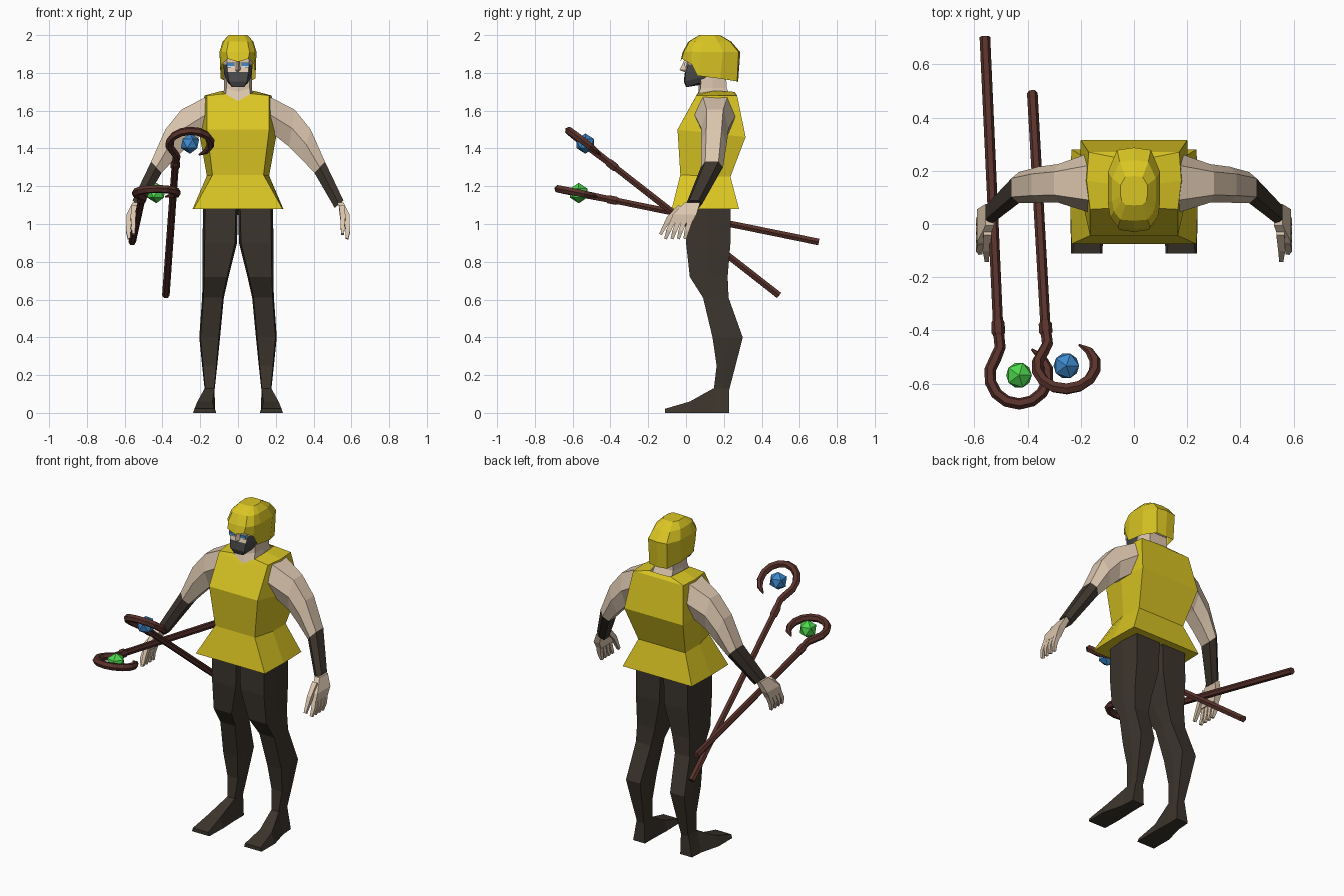
import bpy, bmesh, math
from mathutils import Vector

if "Cube" in bpy.data.objects:
    bpy.data.objects.remove(bpy.data.objects["Cube"])


def material(name, rgb):
    m = bpy.data.materials.new(name)
    m.use_nodes = True
    m.diffuse_color = (*rgb, 1)
    bsdf = next(n for n in m.node_tree.nodes if n.type == 'BSDF_PRINCIPLED')
    bsdf.inputs["Base Color"].default_value = (*rgb, 1)
    return m


YELLOW = material("yellow cloth", (.70, .56, .017))
SKIN = material("skin", (.72, .57, .43))
DARK = material("dark brown", (.045, .035, .026))
WOOD = material("red brown wood", (.10, .032, .025))
GREY = material("grey beard", (.07, .07, .073))
GREEN = material("green gem", (.075, .68, .075))
BLUE = material("blue gem", (.048, .25, .60))
WHITE = material("eye white", (.8, .8, .8))


def finish(name, bm, mats, rule=None):
    bmesh.ops.recalc_face_normals(bm, faces=bm.faces)
    bm.normal_update()
    if rule:
        for f in bm.faces:
            f.material_index = rule(f)
    me = bpy.data.meshes.new(name)
    bm.to_mesh(me)
    bm.free()
    for m in mats:
        me.materials.append(m)
    ob = bpy.data.objects.new(name, me)
    bpy.context.collection.objects.link(ob)
    return ob


def loft(name, rings, mats, caps=(True, True), rule=None):
    """Skin a list of equal-length point rings."""
    bm = bmesh.new()
    vs = [[bm.verts.new(p) for p in r] for r in rings]
    n = len(vs[0])
    for a, b in zip(vs, vs[1:]):
        for i in range(n):
            j = (i + 1) % n
            bm.faces.new((a[i], a[j], b[j], b[i]))
    for want, ring in zip(caps, (vs[0], vs[-1])):
        if want:
            bm.faces.new(ring)
    return finish(name, bm, mats, rule)


def sym(half):
    """Mirror a half ring whose first and last points lie on x = 0."""
    return half + [(-x, y, z) for x, y, z in half[-2:0:-1]]


def tube(name, pts, radii, mat, ref, sides=6):
    pts = [Vector(p) for p in pts]
    rings = []
    for i, p in enumerate(pts):
        t = (pts[min(i + 1, len(pts) - 1)] - pts[max(i - 1, 0)]).normalized()
        u = (ref - t * ref.dot(t)).normalized()
        v = t.cross(u)
        angles = [math.tau * (k + .5) / sides for k in range(sides)]
        rings.append([p + radii[i] * (u * math.cos(a) + v * math.sin(a)) for a in angles])
    return loft(name, rings, [mat])


def plate(name, x, y, z, w, h, mat):
    rings = [[(x + i * w, yy, z + k * h) for i, k in ((-1, -1), (1, -1), (1, 1), (-1, 1))]
             for yy in (y, y + .006)]
    return loft(name, rings, [mat])


# Tunic: hem, waist, chest, shoulder line, collar
def tunic_ring(zf, zb, yf, yb, xf, xm, xb):
    return sym([(0, yf, zf), (xf, yf, zf), (xm, (yf + yb) / 2, (zf + zb) / 2), (xb, yb, zb), (0, yb, zb)])


shoulder = tunic_ring(1.68, 1.68, .055, .27, .165, .178, .17)
shoulder[0] = (0, .035, 1.645)
collar = sym([(0, .045, 1.65), (.07, .06, 1.69), (.085, .15, 1.705), (.07, .25, 1.70), (0, .255, 1.70)])
loft("tunic", [tunic_ring(1.08, 1.08, -.075, .28, .235, .24, .235),
               tunic_ring(1.26, 1.25, -.03, .235, .135, .165, .16),
               tunic_ring(1.50, 1.46, -.045, .315, .165, .205, .20),
               shoulder, collar], [YELLOW], (True, False))

# Neck
loft("neck", [sym([(0, yf, zf), (x, yf + .012, z), (x + .012, .14, z), (x, yb, z), (0, yb, z)])
              for zf, z, x, yf, yb in ((1.64, 1.66, .068, .043, .245),
                                       (1.70, 1.72, .062, .065, .215),
                                       (1.81, 1.81, .062, .07, .21))], [SKIN])


# Head with painted beard area
def is_beard(f):
    c = f.calc_center_median()
    side = abs(f.normal.x) > .6
    return int(c.y < .13 and (c.z < 1.805 or (side and c.z < 1.85 and c.y < .08)))


loft("head", [sym([(0, yf, z), (xf, yf + .005, z), (xm, .06, z + lift), (xm, .13, z + lift), (xb, yb, z + lift), (0, yb, z + lift)])
              for z, xf, xm, xb, yf, yb, lift in ((1.725, .032, .05, .045, 0, .15, .02),
                                                  (1.755, .048, .066, .05, -.012, .17, .015),
                                                  (1.805, .055, .074, .06, -.006, .24, 0),
                                                  (1.845, .058, .078, .065, .006, .25, 0),
                                                  (1.92, .06, .08, .065, .01, .25, 0))],
     [SKIN, GREY], rule=is_beard)
loft("nose", [[(-w, .01, z), (0, y, z), (w, .01, z)]
              for z, w, y in ((1.805, .016, -.01), (1.815, .017, -.034), (1.87, .009, -.008))], [SKIN])
for s, side in ((1, "left"), (-1, "right")):
    plate(side + "_eye_white", s * .038, -.004, 1.841, .021, .013, WHITE)
    plate(side + "_eye_iris", s * .038, -.008, 1.844, .018, .008, BLUE)

# Helmet, low at the back and cut away over the face
brim = sym([(0, -.03, 1.858), (.055, -.022, 1.875), (.085, .03, 1.845), (.092, .06, 1.785),
            (.092, .18, 1.77), (.06, .27, 1.755), (0, .275, 1.75)])
helmet_rings = [brim]
for z, x, yf, yb in ((1.91, .098, -.018, .287), (1.965, .082, .012, .24), (2.0, .05, .07, .18)):
    d = yb - yf
    helmet_rings.append(sym([(0, yf, z), (x * .62, yf + .02 * d, z), (x * .92, yf + .15 * d, z), (x, yf + .32 * d, z),
                             (x, yf + .7 * d, z), (x * .65, yb - .03 * d, z), (0, yb, z)]))
loft("helmet", helmet_rings, [YELLOW], (False, True))


# Limb cross-sections
def leg_ring(s, z, xi, xo, yf, yb):
    m, c = (yf + yb) / 2, (xo - xi) * .06
    return [(s * x, y, z) for x, y in ((xi + c, yf), (xo - c, yf), (xo, m), (xo - c, yb), (xi + c, yb), (xi, m))]


def arm_ring(s, outer, inner, yf, yb):
    (ox, oz), (ix, iz) = outer, inner
    m, h = (yf + yb) / 2, (yb - yf) * .3
    cx, cz = (ox + ix) / 2, (oz + iz) / 2
    return [(s * x, y, z) for x, y, z in ((ox, m - h, oz), (ox, m + h, oz), (cx, yb, cz),
                                          (ix, m + h, iz), (ix, m - h, iz), (cx, yf, cz))]


LEG = ((1.10, 0, .186, 0, .235), (.90, .005, .187, 0, .235), (.72, .05, .187, .02, .22),
       (.61, .075, .19, .09, .225), (.40, .095, .205, .14, .30), (.25, .11, .19, .162, .262),
       (.11, .125, .175, .145, .225))
FOOT = ((-.11, .118, .237, .125, .23, .022), (.02, .115, .238, .135, .215, .06),
        (.145, .12, .205, .125, .176, .13), (.228, .12, .2, .125, .176, .13))
ARM = (((.165, 1.675), (.18, 1.48), .045, .265), ((.30, 1.605), (.27, 1.41), .08, .225),
       ((.385, 1.50), (.335, 1.345), .08, .215), ((.46, 1.33), (.405, 1.27), .078, .195),
       ((.558, 1.125), (.512, 1.085), 0, .085))
PALM = ((1.115, .525, .558, -.005, .075), (1.05, .55, .59, -.07, .055), (1.005, .557, .59, -.085, .03))

for s, side in ((1, "left"), (-1, "right")):
    loft(side + "_leg", [leg_ring(s, *r) for r in LEG], [DARK])
    loft(side + "_foot", [[(s * a, y, 0), (s * b, y, 0), (s * d, y, h), (s * c, y, h)]
                          for y, a, b, c, d, h in FOOT], [DARK])
    arm = [arm_ring(s, *r) for r in ARM]
    loft(side + "_arm", arm[:4], [SKIN])
    loft(side + "_bracer", arm[3:], [DARK])
    loft(side + "_palm", [[(s * xi, yf, z), (s * xo, yf, z), (s * xo, yb, z), (s * xi, yb, z)]
                          for z, xi, xo, yf, yb in PALM], [SKIN])
    for i in range(4):
        y = -.068 + .03 * i
        tip = -.108 + .034 * i
        tube(f"{side}_finger_{i + 1}", [(s * .574, y, 1.02), (s * .582, (y + tip) / 2 - .004, .965), (s * .576, tip, .922)],
             (.019, .017, .011), SKIN, Vector((1, 0, 0)), 4)
    tube(side + "_thumb", [(s * .55, -.03, 1.09), (s * .555, -.09, 1.03), (s * .553, -.135, .945)],
         (.022, .019, .011), SKIN, Vector((1, 0, 0)), 4)


# Hooked staffs with floating gems
def staff(name, tail, head, gem_mat):
    tail, head = Vector(tail), Vector(head)
    d = (head - tail).normalized()
    b = Vector((0, 0, 1)).cross(d).normalized()
    normal = d.cross(b)
    place = lambda a, o: head + d * a + b * o
    tube(name + "_shaft", [tail, place(.02, 0)], (.02, .019), WOOD, normal)
    tube(name + "_collar", [place(a, 0) for a in (-.035, -.025, .015, .025)], (.02, .025, .025, .02), WOOD, normal)
    steps = 11
    pts = [place(0, 0), place(.07, .004)]
    radii = [.02, .021]
    for i in range(steps + 1):
        t = math.radians(-130 + 282 * i / steps)
        pts.append(place(.18 + .11 * math.cos(t), .07 + .11 * math.sin(t)))
        radii.append(.022 if i < steps - 2 else (.021, .016, .004)[i - steps + 2])
    tube(name + "_hook", pts, radii, WOOD, normal)
    bm = bmesh.new()
    bmesh.ops.create_icosphere(bm, subdivisions=1, radius=.054)
    gem = finish(name + "_gem", bm, [gem_mat])
    gem.location = place(.18, .07)


staff("low_staff", (-.56, .703, .905), (-.51, -.395, 1.128), GREEN)
staff("high_staff", (-.382, .492, .622), (-.332, -.395, 1.315), BLUE)
